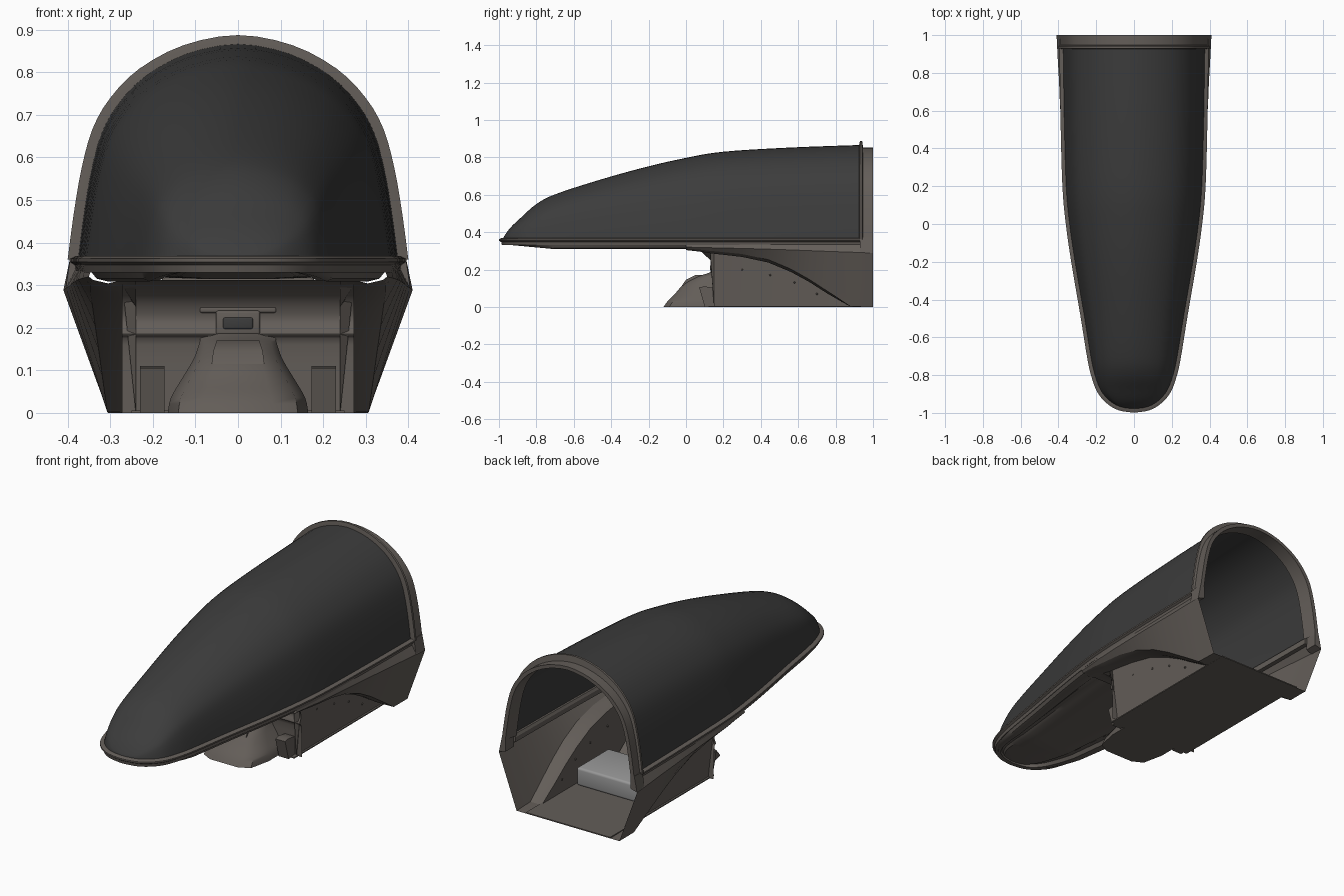
import bpy, bmesh, math
from mathutils import Vector

if "Cube" in bpy.data.objects:
    bpy.data.objects.remove(bpy.data.objects["Cube"])


def material(name, rgb):
    m = bpy.data.materials.new(name)
    m.diffuse_color = (*rgb, 1)
    m.use_nodes = True
    m.node_tree.nodes["Principled BSDF"].inputs["Base Color"].default_value = m.diffuse_color
    return m


DARK = material("tinted_shell", (0.045, 0.045, 0.045))
FRAME = material("frame_metal", (0.125, 0.11, 0.098))
PALE = material("pale_grey", (0.32, 0.32, 0.32))


def finish(name, bm, mat, mirror=False, angle=35):
    bmesh.ops.remove_doubles(bm, verts=bm.verts, dist=0.0004)
    bmesh.ops.recalc_face_normals(bm, faces=bm.faces)
    me = bpy.data.meshes.new(name)
    bm.to_mesh(me)
    bm.free()
    ob = bpy.data.objects.new(name, me)
    bpy.context.collection.objects.link(ob)
    me.materials.append(mat)
    if mirror:
        ob.modifiers.new("mirror", 'MIRROR')
    bpy.ops.object.select_all(action='DESELECT')
    ob.select_set(True)
    bpy.context.view_layer.objects.active = ob
    bpy.ops.object.shade_smooth_by_angle(angle=math.radians(angle))
    return ob


def loft(name, rows, mat, closed=False, caps=False, mirror=False, angle=35):
    bm = bmesh.new()
    grid = [[bm.verts.new(p) for p in r] for r in rows]
    n = len(rows[0])
    for a, b in zip(grid, grid[1:]):
        for i in range(n if closed else n - 1):
            j = (i + 1) % n
            bm.faces.new((a[i], a[j], b[j], b[i]))
    if caps:
        bm.faces.new(grid[0])
        bm.faces.new(grid[-1])
    return finish(name, bm, mat, mirror, angle)


def box(name, lo, hi, mat, bevel=0.0, mirror=False):
    bm = bmesh.new()
    bmesh.ops.create_cube(bm, size=1)
    for v in bm.verts:
        v.co = [(a + b) / 2 + c * (b - a) for a, b, c in zip(lo, hi, v.co)]
    if bevel:
        bmesh.ops.bevel(bm, geom=bm.edges[:], offset=bevel, segments=3,
                        affect='EDGES', profile=0.5)
    return finish(name, bm, mat, mirror)


def smooth(pts, n):
    """Catmull-Rom curve through points of any dimension."""
    p = [pts[0]] + list(pts) + [pts[-1]]
    out = []
    for a, b, c, d in zip(p, p[1:], p[2:], p[3:]):
        for k in range(n):
            t = k / n
            out.append(tuple(0.5 * (2 * B + (C - A) * t + (2 * A - 5 * B + 4 * C - D) * t * t
                             + (3 * B - A - 3 * C + D) * t ** 3) for A, B, C, D in zip(a, b, c, d)))
    return out + [tuple(pts[-1])]


# stations along the shell: y, half width at base, top height
stations = smooth([(-.98, 0, .362), (-.968, .075, .385), (-.935, .132, .428), (-.88, .178, .48),
                   (-.8, .208, .55), (-.7, .23, .602), (-.47, .267, .677), (-.22, .31, .747),
                   (0, .342, .797), (.2, .36, .83), (.55, .37, .852), (.935, .376, .866)], 4)
half = [(1, 0), (.965, .2), (.92, .4), (.855, .58), (.75, .72), (.58, .85), (.32, .955)]
section = smooth(half + [(0, 1)] + [(-x, z) for x, z in reversed(half)], 3)
BASE = .36


def arch(y, w, top, base=BASE):
    return [(x * w, y, base + z * (top - base)) for x, z in section]


# dark canopy shell
loft("canopy_shell", [arch(y, w, t) for y, w, t in stations], DARK)

# rear arch frame with raised lip
loft("rear_arch_frame", [arch(*r) for r in [
    (.925, .37, .862), (.93, .4, .887), (.942, .4, .887), (.947, .39, .853),
    (1, .393, .853), (1, .372, .835), (.925, .358, .835), (.925, .37, .862)]], FRAME, angle=30)

# base rail swept around the shell outline
path = [Vector((w, y)) for y, w, t in reversed(stations)]
path += [Vector((-p.x, p.y)) for p in reversed(path[:-1])]
rail_section = [(-.012, .368), (.008, .368), (.019, .362), (.019, .354), (.008, .347),
                (.004, .33), (-.02, .33), (-.02, .355)]
rows = []
for i, p in enumerate(path):
    d = (path[min(i + 1, len(path) - 1)] - path[max(i - 1, 0)]).normalized()
    nrm = Vector((-d.y, d.x))
    if nrm.dot(p - Vector((0, .6))) < 0:
        nrm = -nrm
    rows.append([(p.x + nrm.x * o, p.y + nrm.y * o, z) for o, z in rail_section])
loft("base_rail", rows, FRAME, closed=True, caps=True, angle=30)

# belly tray with a rim and recessed pan
rows = []
for y, w, t in stations:
    if y < .03:
        k = min(1, max(0, (y + .98) / .28))
        zb = .335 - .026 * k
        rows.append([(w * s, y, zb + dz) for s, dz in
                     [(1.01, .332 - zb), (.97, .006), (.9, 0), (.8, .002), (.74, .018),
                      (.66, .02), (.6, .01), (.3, .006), (0, .005)]])
loft("belly_tray", rows, FRAME, mirror=True)

# flared side walls: y, rail x, crease, lower edge, inner edge, foot of inner wall
side = [(.0, .345, (.35, .32), (.34, .312), (.27, .312), .312),
        (.08, .352, (.356, .318), (.345, .306), (.272, .3), .298),
        (.13, .358, (.362, .317), (.347, .3), (.27, .29), .25),
        (.15, .36, (.365, .316), (.347, .298), (.27, .287), 0),
        (.3, .368, (.375, .313), (.347, .283), (.265, .268), 0),
        (.44, .372, (.382, .309), (.342, .253), (.26, .238), 0),
        (.56, .374, (.388, .305), (.335, .203), (.255, .188), 0),
        (.66, .376, (.393, .301), (.327, .147), (.25, .135), 0),
        (.76, .378, (.397, .297), (.318, .082), (.245, .072), 0),
        (.88, .38, (.404, .293), (.307, .002), (.24, .001), 0),
        (1, .385, (.41, .288), (.305, 0), (.24, 0), 0)]
rows = []
for y, rx, c, l, n, b in side:
    mid = ((l[0] + n[0]) / 2, y, (l[1] + n[1]) / 2 - (.008 if l[1] > .05 else 0))
    rows.append([(rx, y, .335), (c[0], y, c[1]), (l[0], y, l[1]), mid,
                 (n[0], y, n[1]), (.24, y, b)])
loft("side_wall", rows, FRAME, mirror=True, angle=25)

# upright joining the side wall corner to the arch foot
loft("arch_foot", [[(.37, y, .37), (.393, y, .37), (.385 + .025 * e, y, .288), (.37, y, .3)]
                   for y, e in [(.93, .8), (1, 1)]], FRAME, closed=True, caps=True, mirror=True)

# floor
box("floor", (-.25, .12, 0), (.25, 1, .006), FRAME)

# curved bulkhead under the belly
profile = smooth([(0, .312), (.07, .3), (.125, .268), (.147, .222), (.135, .185), (.15, .16), (.155, 0)], 4)
loft("front_bulkhead", [[(x, y, z) for y, z in profile] for x in (-.272, -.1, .1, .272)], FRAME)

# forward pedestal, narrowing upward: z, front y, half width
rows = []
for z, y, w in smooth([(0, -.12, .165), (.035, -.095, .158), (.075, -.055, .135), (.125, -.01, .105),
                       (.16, .055, .092), (.178, .11, .088), (.19, .14, .086)], 3):
    rows.append([(-w, .2, z), (-w, y + (.2 - y) * .45, z), (-w * .85, y + .03, z), (-w * .5, y, z),
                 (w * .5, y, z), (w * .85, y + .03, z), (w, y + (.2 - y) * .45, z), (w, .2, z)])
loft("pedestal", rows, FRAME, closed=True, caps=True, angle=45)

# console face on the pedestal, with framed slot above
loft("pedestal_plate", [[(-w, y, z), (w, y, z), (w * .96, y + .05, z), (-w * .96, y + .05, z)]
                        for y, z, w in [(-.022, .115, .062), (.0, .145, .058), (.05, .17, .05)]],
     FRAME, closed=True, caps=True)
box("slot_frame", (-.052, .132, .183), (.052, .16, .24), FRAME, .006)
box("slot_opening", (-.035, .129, .197), (.035, .14, .224), DARK, .004)
box("console_hood", (-.09, .138, .235), (.09, .17, .25), FRAME, .005)

# wedge steps beside the pedestal
loft("side_step", [[(x, .07, .105), (x, .1, .11), (x, .16, .1), (x, .3, .0), (x, .1, 0)]
                   for x in (.172, .23)], FRAME, closed=True, caps=True, mirror=True)

# cross beam above the footwell and seat block inside
box("cross_beam", (-.18, .11, .282), (.18, .2, .318), FRAME, .01)
box("seat_block", (-.23, .33, .004), (.23, .6, .1), PALE, .012)

# rivets along the inner walls
bm = bmesh.new()
for y, z in [(.3, .2), (.45, .17), (.58, .13), (.7, .07)]:
    r = bmesh.ops.create_icosphere(bm, subdivisions=1, radius=.006)
    bmesh.ops.translate(bm, verts=r["verts"], vec=(.24 + .02 * z / .25, y, z))
finish("wall_rivets", bm, FRAME, mirror=True)
